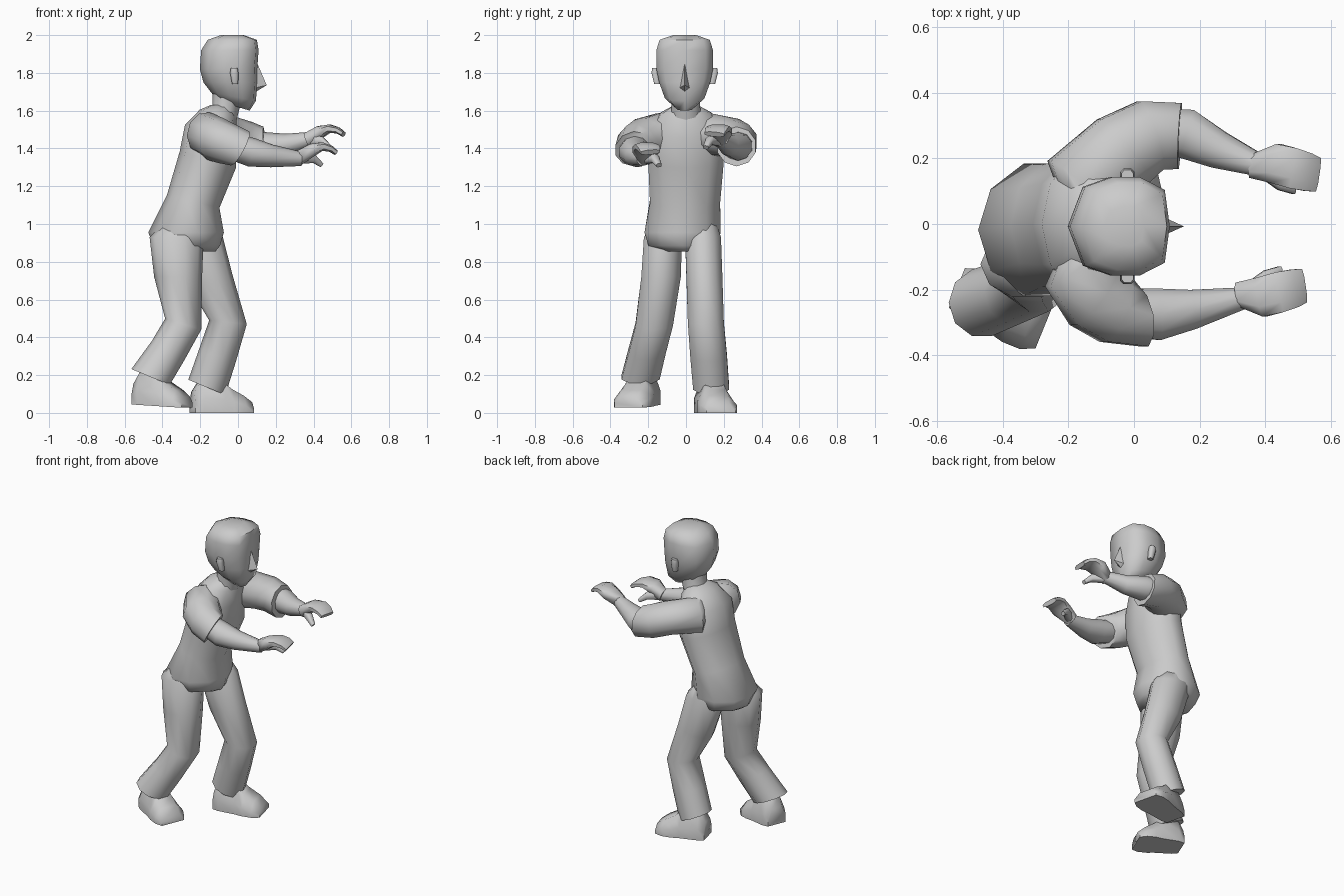
import bpy, bmesh
from math import cos, sin, tau, radians
from mathutils import Vector as V

ROUND = [(cos(tau * i / 10), sin(tau * i / 10)) for i in range(10)]
BOXY = [(1, .5), (.55, 1), (-.55, 1), (-1, .5), (-1, -.5), (-.55, -1), (.55, -1), (1, -.5)]
SKULL = [(-1, 0), (-.7, .8), (-.15, 1), (.4, 1), (.9, .74), (1, 0),
         (.9, -.74), (.4, -1), (-.15, -1), (-.7, -.8)]
SHOE = [(-1, -1), (-1, 1), (-.1, 1), (1, .55), (1, -.55), (-.1, -1)]


def finish(bm, name, angle=60):
    bmesh.ops.recalc_face_normals(bm, faces=bm.faces)
    me = bpy.data.meshes.new(name)
    bm.to_mesh(me)
    bm.free()
    ob = bpy.data.objects.new(name, me)
    bpy.context.collection.objects.link(ob)
    bpy.ops.object.select_all(action='DESELECT')
    ob.select_set(True)
    bpy.context.view_layer.objects.active = ob
    bpy.ops.object.shade_smooth_by_angle(angle=radians(angle))
    return ob


# Skin a closed tube over rings: (centre, normal, half depth, half width)
def loft(name, rings, shape=ROUND, angle=60):
    bm = bmesh.new()
    loops = []
    for c, n, h, w in rings:
        n = V(n).normalized()
        b = (V((0, 1, 0)) - n * n.y).normalized()
        a = n.cross(b)
        loops.append([bm.verts.new(V(c) + a * h * p + b * w * q) for p, q in shape])
    k = len(shape)
    for l0, l1 in zip(loops, loops[1:]):
        for i in range(k):
            bm.faces.new((l0[i], l0[(i + 1) % k], l1[(i + 1) % k], l1[i]))
    bm.faces.new(loops[0])
    bm.faces.new(loops[-1])
    return finish(bm, name, angle)


D = (0, 0, -1)

# Shirt and hips, one leaning tube
loft("torso", [
    ((-.09, 0, 1.63), D, .055, .065),
    ((-.105, 0, 1.585), (-.2, 0, -1), .1, .14),
    ((-.145, 0, 1.49), (-.25, 0, -1), .14, .21),
    ((-.16, 0, 1.34), (-.3, 0, -1), .155, .21),
    ((-.237, -.005, 1.12), (-.25, 0, -1), .143, .195),
    ((-.275, -.018, .955), D, .2, .212),
    ((-.27, -.018, .885), D, .175, .19),
    ((-.26, -.01, .855), D, .14, .1)])

loft("neck", [((-.05, -.005, 1.7), D, .085, .08), ((-.065, 0, 1.6), D, .07, .08),
              ((-.09, 0, 1.54), D, .08, .09)])

# Head with a tilted jaw line and a slight fringe
loft("head", [
    ((-.03, -.007, 2.0), D, .06, .06),
    ((-.03, -.007, 1.975), D, .13, .133),
    ((-.043, -.007, 1.92), D, .152, .15),
    ((-.05, -.007, 1.82), D, .152, .15),
    ((-.04, -.007, 1.75), D, .143, .135),
    ((-.025, -.007, 1.675), (-.2, 0, -1), .122, .105),
    ((-.02, -.007, 1.625), (-.3, 0, -1), .085, .05)], SKULL)

# Nose
bm = bmesh.new()
for co in ((.098, -.007, 1.86), (.09, -.035, 1.72), (.09, .021, 1.72),
           (.095, -.007, 1.70), (.152, -.007, 1.735)):
    bm.verts.new(co)
bmesh.ops.convex_hull(bm, input=bm.verts)
finish(bm, "nose", 40)

# Ears
for s, name in ((1, "left_ear"), (-1, "right_ear")):
    loft(name, [((-.02, -.007 + s * .15, 1.825), D, .018, .022),
                ((-.02, -.007 + s * .156, 1.80), D, .022, .02),
                ((-.015, -.007 + s * .145, 1.74), D, .016, .016)], BOXY)

# Sleeves, blending out of the shoulders
loft("right_sleeve", [
    ((-.15, -.04, 1.485), (.6, -.8, -.1), .1, .1),
    ((-.175, -.12, 1.48), (.6, -.8, -.15), .115, .12),
    ((-.12, -.21, 1.45), (.8, -.6, -.3), .118, .125),
    ((-.06, -.255, 1.425), (.85, -.3, -.4), .112, .115),
    ((.012, -.277, 1.40), (.85, .2, -.45), .102, .103)])
loft("left_sleeve", [
    ((-.15, .04, 1.485), (.6, .8, -.1), .1, .1),
    ((-.165, .12, 1.475), (.6, .8, -.1), .115, .125),
    ((-.03, .225, 1.46), (.7, .6, -.15), .108, .128),
    ((.05, .27, 1.435), (.9, .3, -.2), .108, .115),
    ((.14, .268, 1.41), (1, -.05, .05), .105, .106)])

# Forearms
loft("right_forearm", [
    ((-.03, -.27, 1.41), (.9, 0, -.4), .07, .075),
    ((.07, -.275, 1.38), (1, .1, -.2), .077, .083),
    ((.18, -.26, 1.36), (1, .15, -.1), .06, .063),
    ((.335, -.226, 1.345), (1, .15, 0), .038, .035)])
loft("left_forearm", [
    ((.09, .28, 1.42), (1, 0, -.1), .07, .075),
    ((.16, .275, 1.41), (1, -.3, 0), .075, .08),
    ((.26, .225, 1.42), (1, -.4, .1), .058, .06),
    ((.385, .178, 1.45), (1, -.3, .2), .038, .035)])


# Hands: palm with joined curled fingers, plus a thumb
def hand(side, s, dx, dy, dz):
    def put(x, y, z):
        return (x + dx, s * y + dy, z + dz)
    loft(side + "_hand", [
        (put(.365, .178, 1.445), (1, -.2 * s, .4), .038, .038),
        (put(.43, .185, 1.485), (1, -.2 * s, .4), .034, .06),
        (put(.485, .17, 1.505), (1, -.2 * s, 0), .022, .062),
        (put(.53, .158, 1.495), (1, -.2 * s, -.3), .017, .058),
        (put(.558, .15, 1.475), (1, -.2 * s, -.6), .014, .052)], BOXY)
    loft(side + "_thumb", [
        (put(.385, .17, 1.445), (1, -.3 * s, 0), .03, .025),
        (put(.445, .125, 1.44), (1, -.3 * s, -.2), .022, .022),
        (put(.487, .105, 1.405), (1, -.1 * s, -.8), .012, .014)], BOXY)


hand("left", 1, 0, 0, 0)
hand("right", -1, -.042, -.038, -.095)

# Trouser legs, tops tucked inside the hips
loft("right_leg", [
    ((-.3, -.1, 1.02), D, .08, .07),
    ((-.325, -.122, .93), D, .143, .106),
    ((-.317, -.132, .72), D, .127, .11),
    ((-.29, -.168, .47), (-.3, 0, -1), .1, .104),
    ((-.37, -.205, .33), (-.5, 0, -.85), .1, .103),
    ((-.463, -.24, .19), (-.38, 0, -.92), .11, .106)])
loft("left_leg", [
    ((-.23, .09, 1.02), D, .08, .07),
    ((-.215, .09, .93), D, .135, .1),
    ((-.145, .098, .7), (.25, 0, -1), .12, .1),
    ((-.053, .105, .48), (-.1, 0, -1), .1, .1),
    ((-.11, .12, .3), (-.3, 0, -1), .103, .102),
    ((-.165, .133, .135), (-.38, 0, -.92), .106, .1)])


# Feet: flat soles, low toes; sections run heel to toe
def foot(name, heel, toe, heel_z, toe_z):
    heel, toe = V((*heel, heel_z)), V((*toe, toe_z))
    d = (toe - heel).normalized()
    d.z = 0
    rings = []
    for t, h, w in ((0, .055, .065), (.13, .085, .08), (.5, .08, .09), (.65, .062, .1),
                    (.85, .045, .1), (1, .028, .08)):
        rings.append((heel.lerp(toe, t) + V((0, 0, h)), d, h, w))
    loft(name, rings, SHOE, 60)


foot("right_foot", (-.54, -.195), (-.27, -.305), .045, .028)
foot("left_foot", (-.24, .11), (.065, .185), 0, 0)
